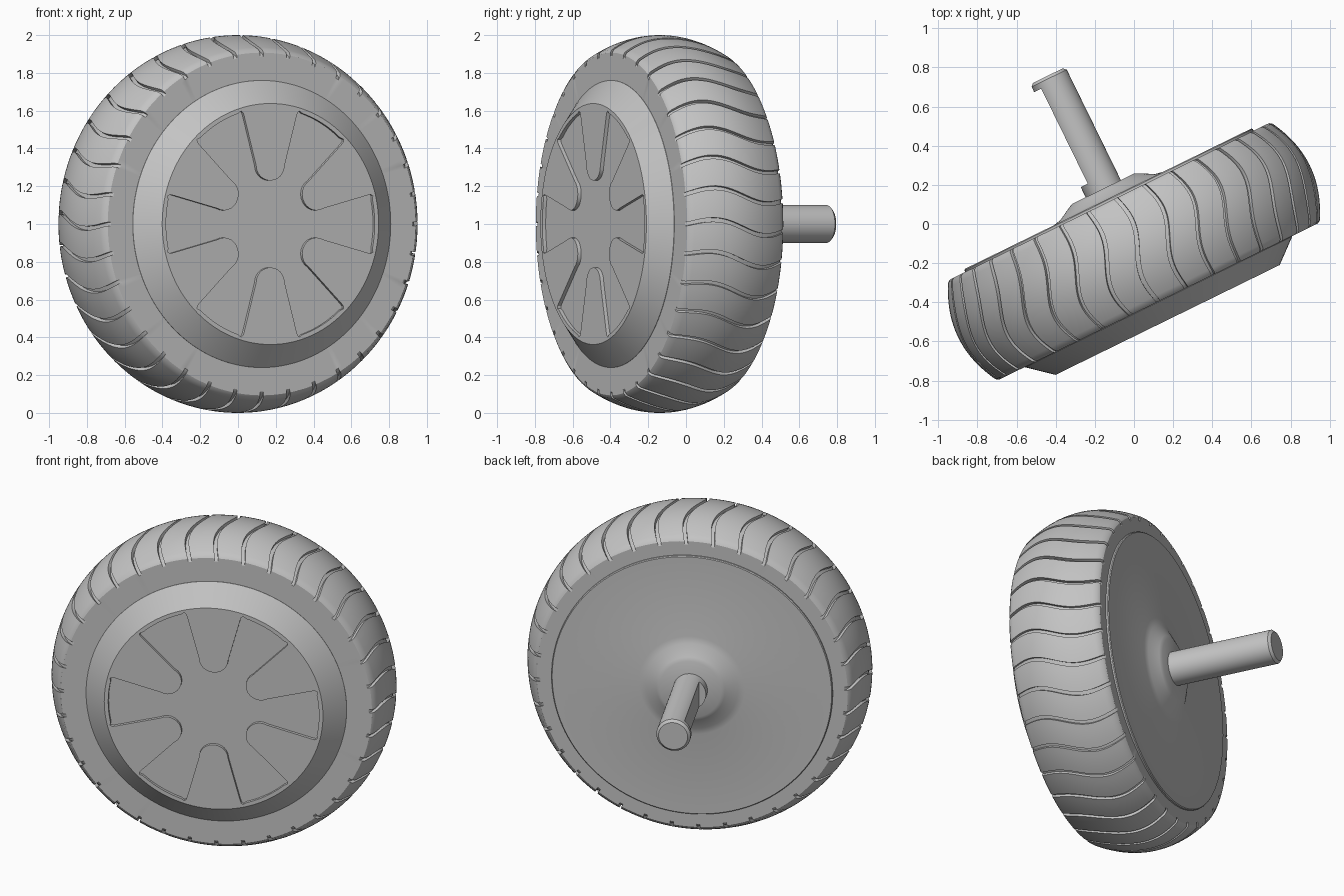
import bpy, bmesh, math
from mathutils import Matrix, Vector

cube = bpy.data.objects.get("Cube")
if cube:
    bpy.data.objects.remove(cube, do_unlink=True)

grey = bpy.data.materials.new("plain grey")
grey.use_nodes = True
COLOUR = (0.55, 0.55, 0.55, 1)
grey.diffuse_color = COLOUR
grey.node_tree.nodes["Principled BSDF"].inputs["Base Color"].default_value = COLOUR

# Wheel frame: local z is the axle direction, pointing to the back
PLACE = (Matrix.Translation((0, -0.14, 1.0))
         @ Matrix.Rotation(math.radians(26.1), 4, 'Z')
         @ Matrix.Rotation(math.radians(-90), 4, 'X'))
TAU = 2 * math.pi


def polar(r, angle, z):
    return Vector((r * math.cos(angle), r * math.sin(angle), z))


def finish(name, bm):
    bmesh.ops.recalc_face_normals(bm, faces=bm.faces)
    mesh = bpy.data.meshes.new(name)
    bm.to_mesh(mesh)
    bm.free()
    mesh.materials.append(grey)
    obj = bpy.data.objects.new(name, mesh)
    bpy.context.collection.objects.link(obj)
    obj.matrix_world = PLACE
    return obj


def skin(bm, rings):
    """Bridge consecutive closed rings of vertices."""
    for low, high in zip(rings, rings[1:]):
        n = len(low)
        for i in range(n):
            j = (i + 1) % n
            bm.faces.new((low[i], low[j], high[j], high[i]))


def solid(name, rings):
    """Capped solid through rings of points."""
    bm = bmesh.new()
    loops = [[bm.verts.new(p) for p in ring] for ring in rings]
    skin(bm, loops)
    bm.faces.new(loops[0])
    bm.faces.new(loops[-1])
    return finish(name, bm)


def lathe(name, profile, segments=128):
    return solid(name, [[polar(r, TAU * i / segments, z) for i in range(segments)]
                        for r, z in profile])


def cut(obj, cutter):
    cutter.hide_render = True
    mod = obj.modifiers.new("cut", 'BOOLEAN')
    mod.operation = 'DIFFERENCE'
    mod.solver = 'EXACT'
    mod.object = cutter
    bpy.context.view_layer.update()
    bpy.context.view_layer.objects.active = obj
    bpy.ops.object.modifier_apply(modifier=mod.name)
    bpy.data.objects.remove(cutter, do_unlink=True)


# Tyre: crowned tread with wavy cross grooves, flat sidewalls
HALF, GROOVES, DEPTH, SLOT = 0.285, 36, 0.02, 0.011


def wave(z):
    t = (z + HALF) / (2 * HALF)
    return 0.04 * t - 0.033 * math.sin(TAU * t)


steps = 24
tread = []
for k in range(steps + 1):
    z = 0.275 * (2 * k / steps - 1)
    tread.append((z, 1 - 0.083 * (z / HALF) ** 2, DEPTH))
wall = [(HALF, 0.907, DEPTH), (HALF, 0.88, 0), (HALF, 0.74, 0)]
rows = [(-z, r, d) for z, r, d in reversed(wall)] + tread + wall

pitch = TAU / GROOVES
columns = []
for g in range(GROOVES):
    start = g * pitch
    columns += [(start - SLOT, 0), (start - SLOT, 1), (start + SLOT, 1), (start + SLOT, 0)]
    gap = pitch - 2 * SLOT
    columns += [(start + SLOT + gap * q / 5, 0) for q in range(1, 5)]

bm = bmesh.new()
skin(bm, [[bm.verts.new(polar(r - d * cutin, angle + wave(z), z))
           for angle, cutin in columns] for z, r, d in rows])
tyre = finish("tyre", bm)

# Front cover: bevelled disc with a shallow six-armed recess
front_cover = lathe("front_cover", [(0.76, -0.2), (0.76, -0.287), (0.638, -0.39)])

outline = []
for k in range(6):
    mid = math.radians(30 + 60 * k)
    side = [(0.598, 0.172), (0.59, 0.161), (0.57, 0.154), (0.31, 0.084)]
    notch = [(r, -h) for r, h in side]
    notch += [(0.31 - 0.08 * math.sin(math.pi * q / 12), -0.084 * math.cos(math.pi * q / 12))
              for q in range(1, 12)]
    notch += list(reversed(side))
    outline += [(math.hypot(r, h), mid + math.atan2(h, r)) for r, h in notch]
    outline += [(0.615, mid + math.radians(a)) for a in range(18, 43, 3)]
star_cutter = solid("recess_cutter", [[polar(r, a, z) for r, a in outline]
                                      for z in (-0.37, -0.45)])
cut(front_cover, star_cutter)

# Back cover: slightly raised disc with a flared centre boss
back_cover = lathe("back_cover", [(0.82, 0.2), (0.82, 0.295), (0.815, 0.3), (0.31, 0.3),
                                  (0.27, 0.308), (0.2, 0.346), (0.178, 0.357)])

# Axle: round shaft with a flat along one side and a chamfered tip
axle = lathe("axle", [(0.1, 0.25), (0.1, 0.985), (0.085, 1.0)], 64)
bm = bmesh.new()
bmesh.ops.create_cube(bm, size=1, matrix=Matrix.Translation((-0.16, 0, 0.685))
                      @ Matrix.Diagonal((0.2, 0.4, 0.54, 1)))
cut(axle, finish("flat_cutter", bm))

# Smooth shading with crisp edges
for obj in (tyre, front_cover, back_cover, axle):
    bpy.ops.object.select_all(action='DESELECT')
    obj.select_set(True)
    bpy.context.view_layer.objects.active = obj
    bpy.ops.object.shade_smooth_by_angle(angle=math.radians(30))
